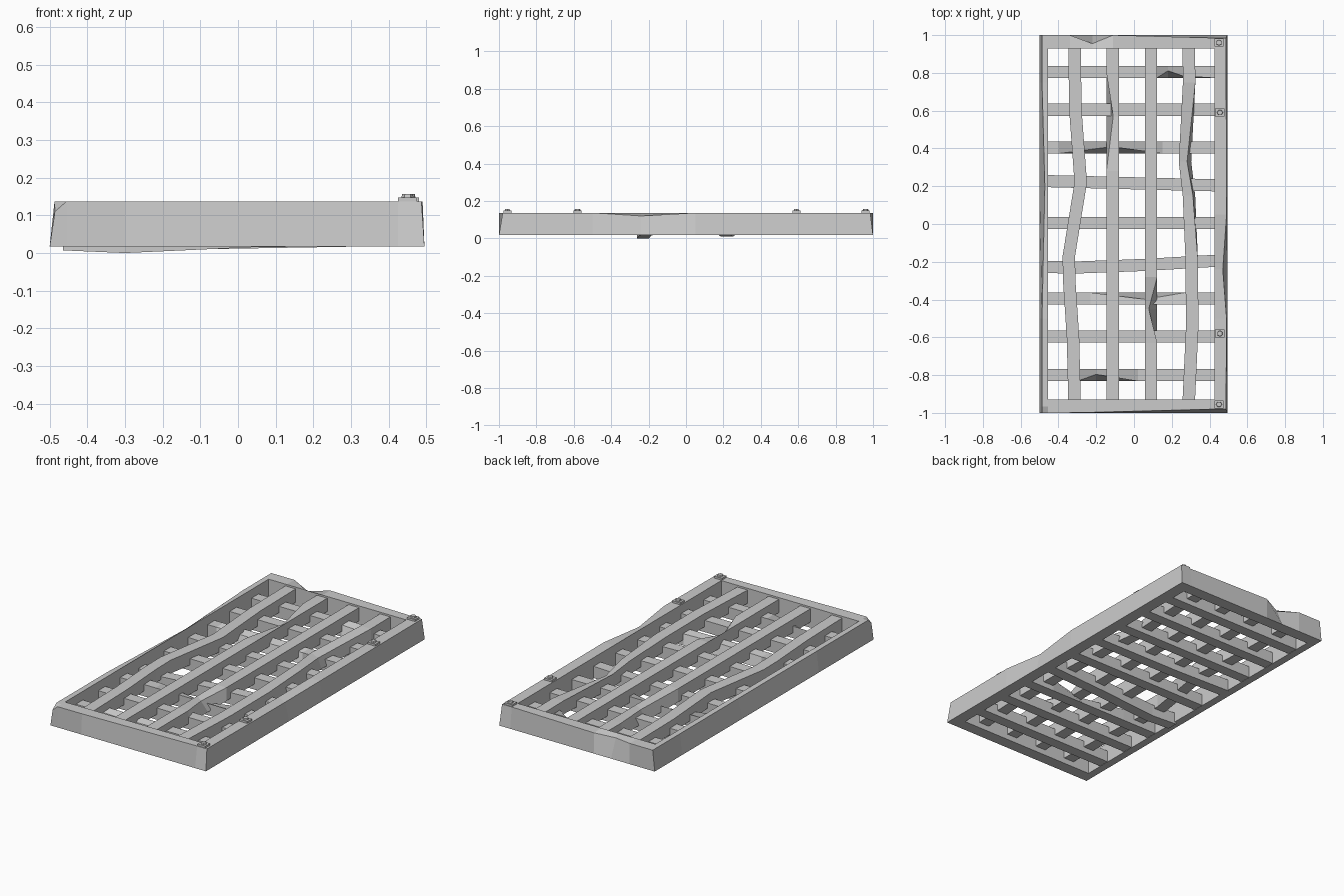
import bpy, bmesh
from math import pi

if "Cube" in bpy.data.objects:
    bpy.data.objects.remove(bpy.data.objects["Cube"])


def st(t, c=0, z=0, a=0, b=0, da=0, db=0, s=0):
    """Station on a bar: position, side shift, sag, then top edge cuts and drops (a = low side, b = high side)."""
    return dict(t=t, c=c, z=z, a=a, b=b, da=da, db=db, s=s)


def finish(name, bm):
    bmesh.ops.recalc_face_normals(bm, faces=bm.faces)
    me = bpy.data.meshes.new(name)
    bm.to_mesh(me)
    bm.free()
    ob = bpy.data.objects.new(name, me)
    bpy.context.collection.objects.link(ob)
    return ob


def bar(name, axis, lo, hi, z0, z1, stations):
    bm = bmesh.new()
    rings = []
    for p in sorted(stations, key=lambda q: q['t']):
        l, h, t, tt = lo + p['c'], hi + p['c'], p['t'], p['t'] + p['s']
        sec = [(l, t, z0), (h, t, z0), (h - p['b'], tt, z1 - p['db']), (l + p['a'], tt, z1 - p['da'])]
        rings.append([bm.verts.new((u, v, z + p['z']) if axis == 'y' else (v, u, z + p['z']))
                      for u, v, z in sec])
    for r, n in zip(rings, rings[1:]):
        for i in range(4):
            j = (i + 1) % 4
            bm.faces.new((r[i], r[j], n[j], n[i]))
    bm.faces.new(rings[0])
    bm.faces.new(rings[-1])
    return finish(name, bm)


# Outer frame with worn edges
Z0, Z1 = 0.017, 0.137
bar('frame_left', 'y', -0.5, -0.455, Z0, Z1, [
    st(-1, a=.014, da=.027), st(-.965, a=.013), st(-.5, a=.013),
    st(.2, a=.028, da=.012), st(.75, a=.013), st(1, a=.013)])
bar('frame_right', 'y', 0.425, 0.495, Z0, Z1, [
    st(-1, b=.008, s=.02), st(-.5, b=.005), st(-.24, b=.025, db=.017),
    st(.05, b=.005), st(1, b=.008, s=-.015)])
bar('frame_front', 'x', -1, -0.93, Z0, Z1, [st(-.455), st(-.3, a=.001), st(.425, a=.02)])
bar('frame_back', 'x', 0.93, 1, Z0, Z1, [
    st(-.455), st(-.34), st(-.22, b=.045, db=.017), st(-.11), st(.425, b=.015)])

# Lower cross bars, some chipped, two sagging
X0, X1, W = -0.457, 0.427, 0.032
cross = {
    .805: [st(.12), st(.18, a=.038, da=.025), st(.26, a=.01)],
    .605: [],
    .405: [st(-.4), st(-.12, a=.036, da=.025), st(.15)],
    .005: [],
    -.395: [st(-.23), st(.06, b=.036, db=.015), st(.27)],
    -.595: [],
    -.8: [st(-.3), st(-.2, a=.036, da=.025), st(.02)],
}
for i, (y, chips) in enumerate(cross.items()):
    bar(f'cross_bar_{i}', 'x', y - W, y + W, 0.019, 0.087, [st(X0)] + chips + [st(X1)])
bar('cross_bar_bent_back', 'x', .22 - W, .22 + W, 0.019, 0.087,
    [st(X0, .007, -.006), st(-.1, -.002, -.009), st(X1, -.015, 0)])
bar('cross_bar_bent_front', 'x', -.22 - W, -.22 + W, 0.019, 0.087,
    [st(-.465, -.008, -.012), st(-.3, -.01, -.019), st(.05, .003, -.003), st(X1, .025, 0)])

# Upper long bars, bent or chipped
long_bars = {
    -.315: [st(.6, .005), st(.22, .033), st(-.17, -.03), st(-.3, -.028), st(-.6, -.008)],
    -.113: [st(.8), st(.57, a=.036, da=.02), st(.28)],
    .09: [st(-.63), st(-.45, b=.045, db=.025), st(-.28)],
    .29: [st(.75, .002), st(.33, .01, a=0, b=.03, db=.02), st(.15, .001, b=.012, db=.005),
          st(-.2, .016), st(-.55, .018)],
}
# the last bar also bows sideways at its chipped spot
long_bars[.29][1] = st(.33, -.02, b=.022, db=.02)
for i, (x, mid) in enumerate(long_bars.items()):
    bar(f'long_bar_{i}', 'y', x - .033, x + .033, 0.05, 0.127, [st(-.935)] + mid + [st(.935)])

# Bolts with square washers along the right rail
for i, (x, y) in enumerate([(.45, .96), (.455, .59), (.455, -.58), (.45, -.955)]):
    bm = bmesh.new()
    v = bmesh.ops.create_cube(bm, size=1)['verts']
    bmesh.ops.scale(bm, vec=(.05, .042, .02), verts=v)
    finish(f'bolt_plate_{i}', bm).location = (x, y, .138)
    bm = bmesh.new()
    bmesh.ops.create_cone(bm, cap_ends=True, segments=6, radius1=.017, radius2=.014, depth=.014)
    head = finish(f'bolt_head_{i}', bm)
    head.location = (x, y, .15)
    head.rotation_euler.z = pi / 6 * i
